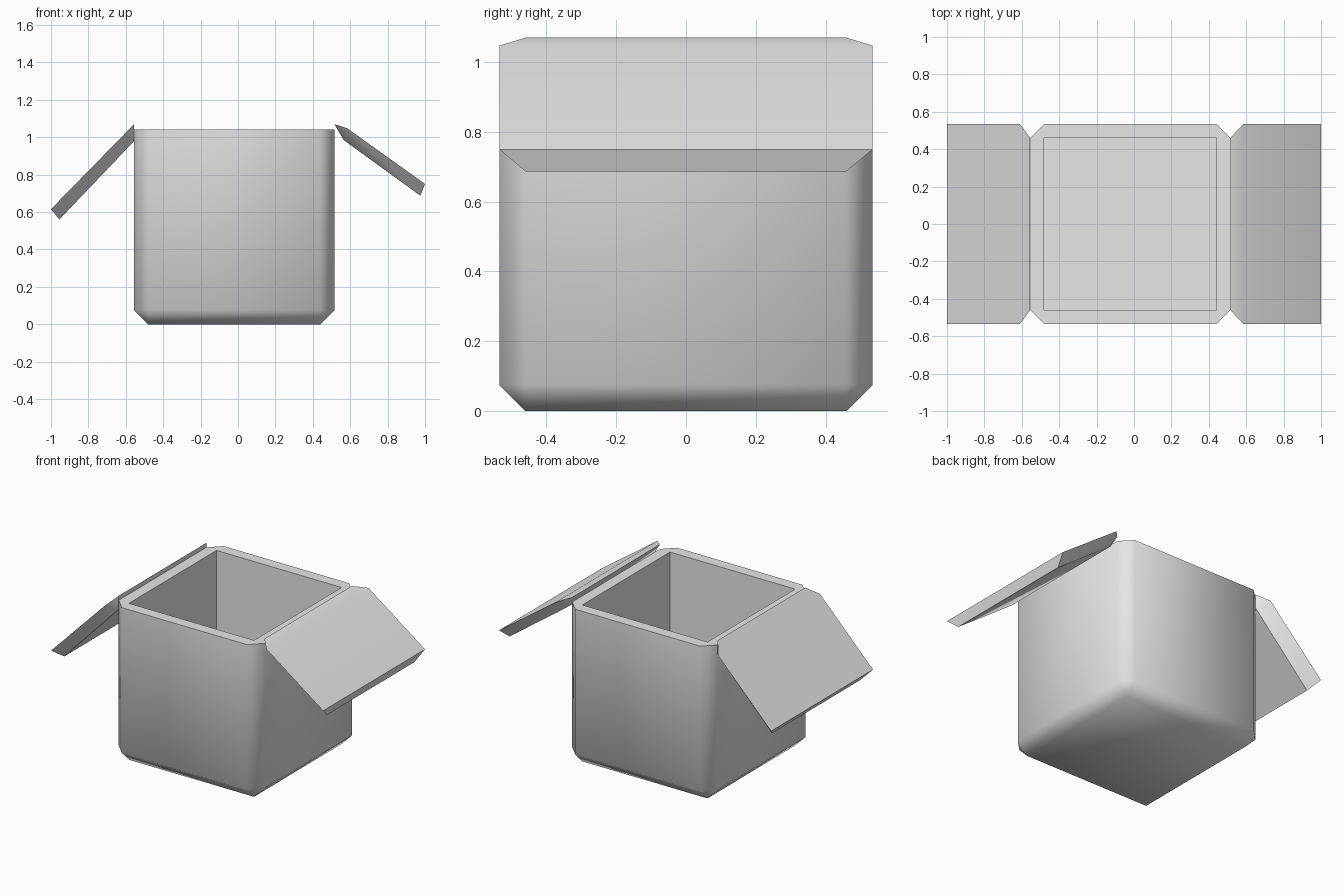
import bpy
import bmesh
import math

cube = bpy.data.objects.get("Cube")
if cube:
    bpy.data.objects.remove(cube, do_unlink=True)

GREY = (0.8, 0.8, 0.8, 1.0)
mat = bpy.data.materials.new("plain grey")
mat.use_nodes = True
mat.diffuse_color = GREY
for node in mat.node_tree.nodes:
    if node.type == 'BSDF_PRINCIPLED':
        node.inputs["Base Color"].default_value = GREY

HALF, INNER = 0.535, 0.46      # half depth at the full and chamfered width
X0, X1, CH = -0.555, 0.515, 0.075
TOP = 1.04


def finish(name, bm, angle):
    bmesh.ops.recalc_face_normals(bm, faces=bm.faces)
    mesh = bpy.data.meshes.new(name)
    bm.to_mesh(mesh)
    bm.free()
    mesh.materials.append(mat)
    obj = bpy.data.objects.new(name, mesh)
    bpy.context.collection.objects.link(obj)
    bpy.ops.object.select_all(action='DESELECT')
    obj.select_set(True)
    bpy.context.view_layer.objects.active = obj
    bpy.ops.object.shade_smooth_by_angle(angle=math.radians(angle))
    return obj


def ring(bm, pts, z):
    return [bm.verts.new((x, y, z)) for x, y in pts]


def bridge(bm, a, b):
    n = len(a)
    for i in range(n):
        j = (i + 1) % n
        bm.faces.new((a[i], a[j], b[j], b[i]))


def corner_fan(bm, corners, octagon):
    # joins a rectangle to an octagon: a triangle per corner, a quad per side
    for i in range(4):
        a, b, c = (octagon[k % 8] for k in (2 * i, 2 * i + 1, 2 * i + 2))
        bm.faces.new((corners[i], a, b))
        bm.faces.new((corners[i], b, c, corners[(i + 1) % 4]))


# Open box with chamfered outside edges and a square cavity
xa, xb = X0 + CH, X1 - CH
rect = [(xb, -INNER), (xb, INNER), (xa, INNER), (xa, -INNER)]
octo = [(xb, -HALF), (X1, -INNER), (X1, INNER), (xb, HALF),
        (xa, HALF), (X0, INNER), (X0, -INNER), (xa, -HALF)]
bm = bmesh.new()
base = ring(bm, rect, 0)
low = ring(bm, octo, CH)
high = ring(bm, octo, TOP)
mouth = ring(bm, rect, TOP)
floor = ring(bm, rect, CH)
bm.faces.new(base)
corner_fan(bm, base, low)
bridge(bm, low, high)
corner_fan(bm, mouth, high)
bridge(bm, mouth, floor)
bm.faces.new(floor)
finish("box_body", bm, 60)


# Folded-out flaps: a profile in x and z, with a half depth at each corner
def flap(name, profile):
    bm = bmesh.new()
    widths = (INNER, HALF, HALF, INNER, INNER)
    sides = [[bm.verts.new((x, s * w, z)) for (x, z), w in zip(profile, widths)]
             for s in (-1, 1)]
    bridge(bm, *sides)
    for hinge, shoulder, tip, tip_low, hinge_low in sides:
        bm.faces.new((hinge, shoulder, hinge_low))
        bm.faces.new((shoulder, tip, tip_low, hinge_low))
    finish(name, bm, 35)


flap("left_flap", [(0.515, 1.07), (0.585, 1.047), (1.0, 0.75), (0.975, 0.687), (0.565, 0.985)])
flap("right_flap", [(-0.555, 1.07), (-0.61, 1.014), (-1.0, 0.615), (-0.955, 0.56), (-0.555, 0.98)])
